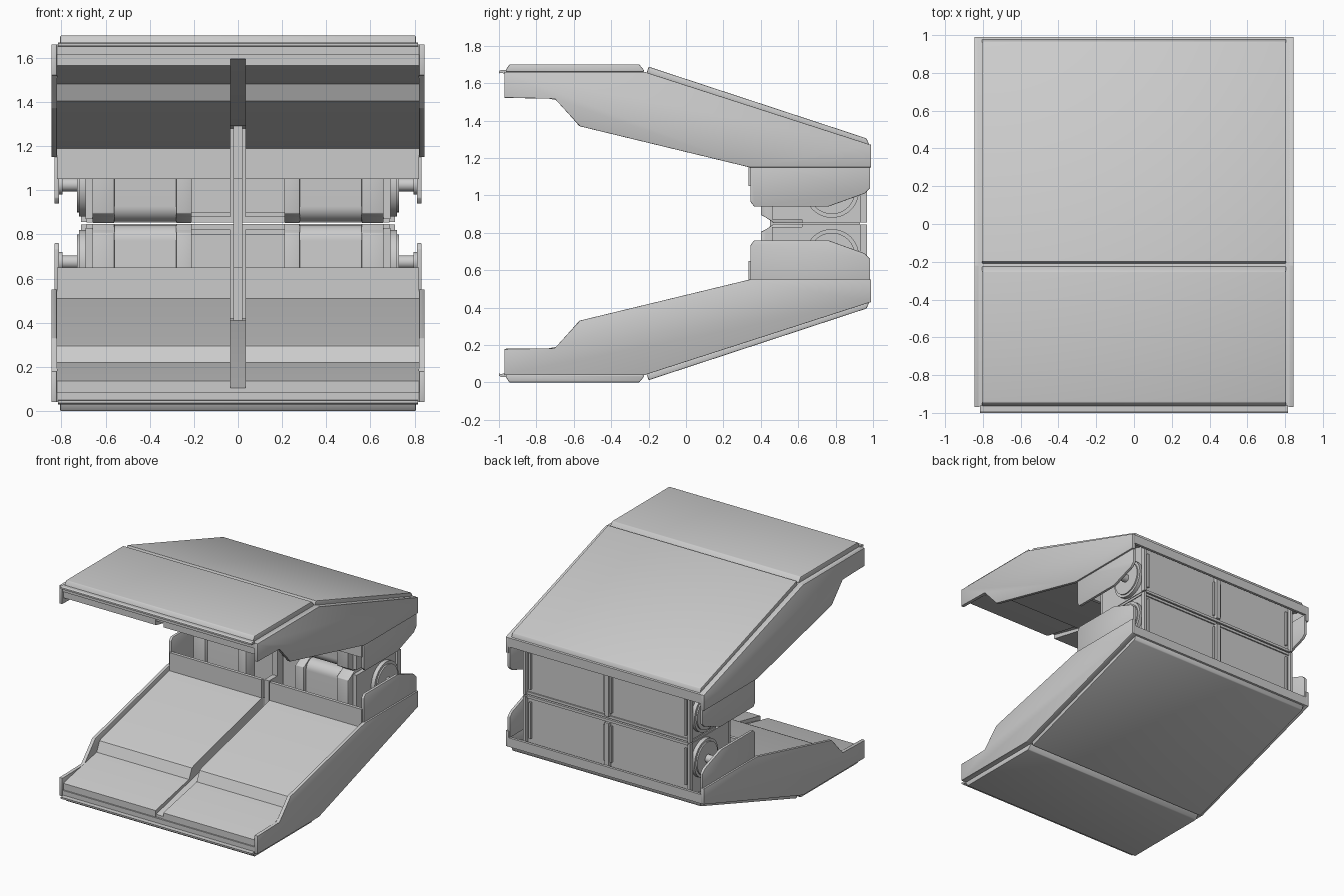
import bpy, bmesh, math

if "Cube" in bpy.data.objects:
    bpy.data.objects.remove(bpy.data.objects["Cube"])

H = 1.70  # total height; the upper jaw is the lower jaw mirrored about H / 2


def finish(bm, name, bevel, upper, flip):
    if bevel:
        bmesh.ops.bevel(bm, geom=bm.edges[:], offset=bevel, segments=2,
                        profile=0.5, affect='EDGES', clamp_overlap=True)
    for v in bm.verts:
        if flip:
            v.co.x = -v.co.x
        if upper:
            v.co.z = H - v.co.z
    bmesh.ops.recalc_face_normals(bm, faces=bm.faces[:])
    me = bpy.data.meshes.new(name)
    bm.to_mesh(me)
    bm.free()
    ob = bpy.data.objects.new(name, me)
    bpy.context.collection.objects.link(ob)
    me.shade_smooth()
    bpy.ops.object.select_all(action='DESELECT')
    ob.select_set(True)
    bpy.context.view_layer.objects.active = ob
    bpy.ops.object.shade_smooth_by_angle(angle=math.radians(30))


def prism(name, profile, x0, x1, sides=True, bevel=0.0):
    """Extrude a (y, z) profile along x for both jaws, optionally on both sides."""
    for upper in (False, True):
        for flip in ((False, True) if sides else (False,)):
            bm = bmesh.new()
            a = [bm.verts.new((x0, y, z)) for y, z in profile]
            b = [bm.verts.new((x1, y, z)) for y, z in profile]
            n = len(profile)
            bm.faces.new(a)
            bm.faces.new(b[::-1])
            for i in range(n):
                j = (i + 1) % n
                bm.faces.new((a[i], b[i], b[j], a[j]))
            label = ("upper_" if upper else "lower_") + name
            if sides:
                label += "_left" if flip else "_right"
            finish(bm, label, bevel, upper, flip)


def box(name, x0, x1, y0, y1, z0, z1, sides=True, bevel=0.0):
    prism(name, [(y0, z0), (y1, z0), (y1, z1), (y0, z1)], x0, x1, sides, bevel)


def circle(cy, cz, r, n=40):
    return [(cy + r * math.cos(2 * math.pi * i / n),
             cz + r * math.sin(2 * math.pi * i / n)) for i in range(n)]


def rounded(y0, y1, z0, z1, r):
    """Block profile with a rounded upper front edge."""
    arc = [(y0 + r - r * math.cos(t), z1 - r + r * math.sin(t))
           for t in (i * math.pi / 16 for i in range(9))]
    return [(y1, z0), (y0, z0)] + arc + [(y1, z1)]


# Outer shell: side plates, sloped base, rear lip and front lip
prism("side_plate", [(-.97, .04), (-.22, .04), (.99, .43), (.99, .55), (.34, .55),
                     (-.57, .33), (-.70, .18), (-.97, .18)], .82, .845, bevel=.003)
prism("base", [(-.965, .04), (-.22, .04), (.99, .43), (.99, .475), (-.23, .085),
               (-.965, .085)], -.825, .825, sides=False)
box("rear_lip", -.825, .825, .97, .99, .43, .50, sides=False)
prism("front_lip", [(-.96, .03), (-.99, .03), (-1.0, .036), (-1.0, .048), (-.99, .045),
                    (-.96, .05)], -.815, .815, sides=False)

# Raised cover panels on the outside
prism("flat_cover", [(-.97, .04), (-.945, .0), (-.25, .0), (-.225, .03), (-.225, .04)],
      -.805, .805, sides=False, bevel=.005)
prism("sloped_cover", [(-.21, .045), (-.20, .012), (.965, .395), (.98, .43)],
      -.805, .805, sides=False, bevel=.005)

# Inner stepped pads with a centre groove between them
prism("pad", [(-.955, .05), (-.955, .135), (-.94, .14), (-.55, .22), (-.515, .295),
              (-.49, .305), (.335, .51), (.335, .65), (.36, .65), (.36, .25), (-.23, .06)],
      .033, .82)
prism("groove_floor", [(-.95, .05), (-.95, .105), (.34, .41), (.36, .41), (.36, .25),
                       (-.23, .06)], -.034, .034, sides=False)
box("centre_web", -.02, .02, .35, .45, .40, .65, sides=False)
box("centre_rib", -.02, .02, .45, .93, .42, H / 2, sides=False)

# Hinge cheek plates
prism("cheek", [(.345, .50), (.345, .735), (.365, .76), (.76, .76), (.955, .69),
                (.985, .66), (.985, .50)], .81, .832, bevel=.004)

# Central hinge core with its rear wall
box("core", -.685, .685, .62, .93, .42, .847, sides=False)
box("core_ledge", .035, .21, .50, .64, .42, .815)
box("ledge_cap", .035, .21, .485, .64, .80, .822)

# Knuckle blocks with chamfered meeting edges
chamfered = [(.40, .42), (.40, .805), (.43, .82), (.47, .848), (.64, .848), (.64, .42)]
for name, x0, x1 in (("inner_knuckle", .21, .28), ("outer_knuckle", .56, .66)):
    prism(name, chamfered, x0, x1, bevel=.004)
box("end_bracket", .64, .69, .46, .93, .42, .83)

# Rounded barrels between the knuckles
prism("barrel", rounded(.43, .64, .42, .842, .07), .28, .56)

# Side rollers, axles and axle heads
for name, r, x0, x1, bv in (("roller", .145, .68, .72, .0), ("axle", .03, .70, .815, .0),
                            ("axle_head", .045, .795, .812, .0)):
    prism(name, circle(.78, .675, r), x0, x1)
prism("roller_rim", circle(.78, .675, .125), .72, .73)

# Rear frame: panels, side strips, centre strip and horizontal rails
box("rear_panel", .02, .69, .925, .94, .44, .842)
box("rear_side_strip", .69, .71, .93, .968, .43, .845)
box("rear_side_rib", .655, .67, .93, .958, .52, .80)
box("rear_centre_strip", -.018, .018, .93, .968, .44, .825, sides=False)
box("rear_centre_rib", .022, .034, .93, .955, .52, .80)
box("rear_rail", -.69, .69, .93, .95, .825, .845, sides=False)
